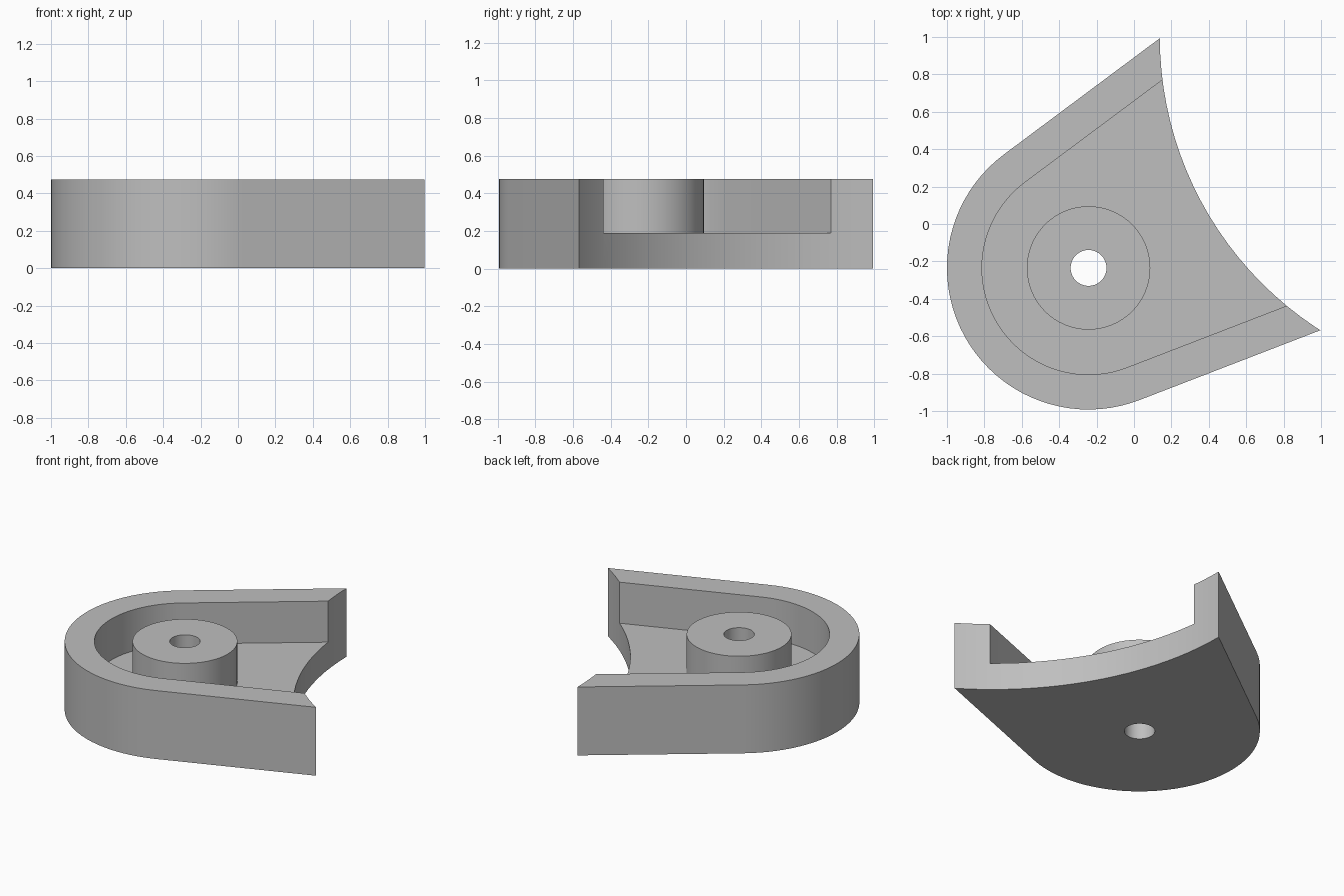
import bpy
import bmesh
from math import cos, sin, radians
from mathutils import Vector

cube = bpy.data.objects.get("Cube")
if cube:
    bpy.data.objects.remove(cube, do_unlink=True)

HEIGHT, FLOOR = 0.475, 0.19
PIVOT = Vector((-0.243, -0.235))
UPPER, LOWER = 126.7, 291.1      # angles where the straight walls leave the round end

grey = bpy.data.materials.new("plain grey")
grey.use_nodes = True
grey.diffuse_color = (0.52, 0.52, 0.52, 1)
grey.node_tree.nodes["Principled BSDF"].inputs["Base Color"].default_value = grey.diffuse_color


def prism(name, outline, z0, z1):
    """Extrude a flat outline between two heights."""
    bm = bmesh.new()
    face = bm.faces.new([bm.verts.new((p.x, p.y, z0)) for p in outline])
    top = bmesh.ops.extrude_face_region(bm, geom=[face])["geom"]
    bmesh.ops.translate(bm, vec=(0, 0, z1 - z0),
                        verts=[g for g in top if isinstance(g, bmesh.types.BMVert)])
    bmesh.ops.recalc_face_normals(bm, faces=bm.faces)
    mesh = bpy.data.meshes.new(name)
    bm.to_mesh(mesh)
    bm.free()
    mesh.materials.append(grey)
    obj = bpy.data.objects.new(name, mesh)
    bpy.context.collection.objects.link(obj)
    return obj


def arc(centre, radius, start, end, steps):
    angles = [radians(start + (end - start) * i / steps) for i in range(steps + 1)]
    return [centre + radius * Vector((cos(a), sin(a))) for a in angles]


def circle(centre, radius, steps):
    return arc(centre, radius, 0, 360, steps)[:-1]


def flared(radius, length):
    """Round end with two tangent sides running out to the open end."""
    points = arc(PIVOT, radius, UPPER, LOWER, 40)
    a, b = radians(UPPER - 90), radians(LOWER + 90)
    return ([points[0] + length * Vector((cos(a), sin(a)))] + points +
            [points[-1] + length * Vector((cos(b), sin(b)))])


def combine(target, tool, operation):
    mod = target.modifiers.new(operation, "BOOLEAN")
    mod.operation, mod.solver, mod.object = operation, "EXACT", tool
    bpy.context.view_layer.objects.active = target
    bpy.ops.object.modifier_apply(modifier=mod.name)
    bpy.data.objects.remove(tool, do_unlink=True)


# Housing block, hollowed to leave the rim wall and floor
housing = prism("housing", flared(0.757, 1.3), 0, HEIGHT)
combine(housing, prism("pocket_cutter", flared(0.57, 1.7), FLOOR, 1), "DIFFERENCE")

# Concave open end
combine(housing, prism("concave_cutter", circle(Vector((2, 1)), 1.862, 128), -1, 1), "DIFFERENCE")

# Central boss and its through hole
combine(housing, prism("boss", circle(PIVOT, 0.33, 64), FLOOR / 2, HEIGHT), "UNION")
combine(housing, prism("hole_cutter", circle(PIVOT, 0.096, 40), -1, 1), "DIFFERENCE")

# Smooth round walls, sharp rims
bpy.ops.object.select_all(action="DESELECT")
housing.select_set(True)
bpy.context.view_layer.objects.active = housing
bpy.ops.object.shade_smooth_by_angle(angle=radians(30))
